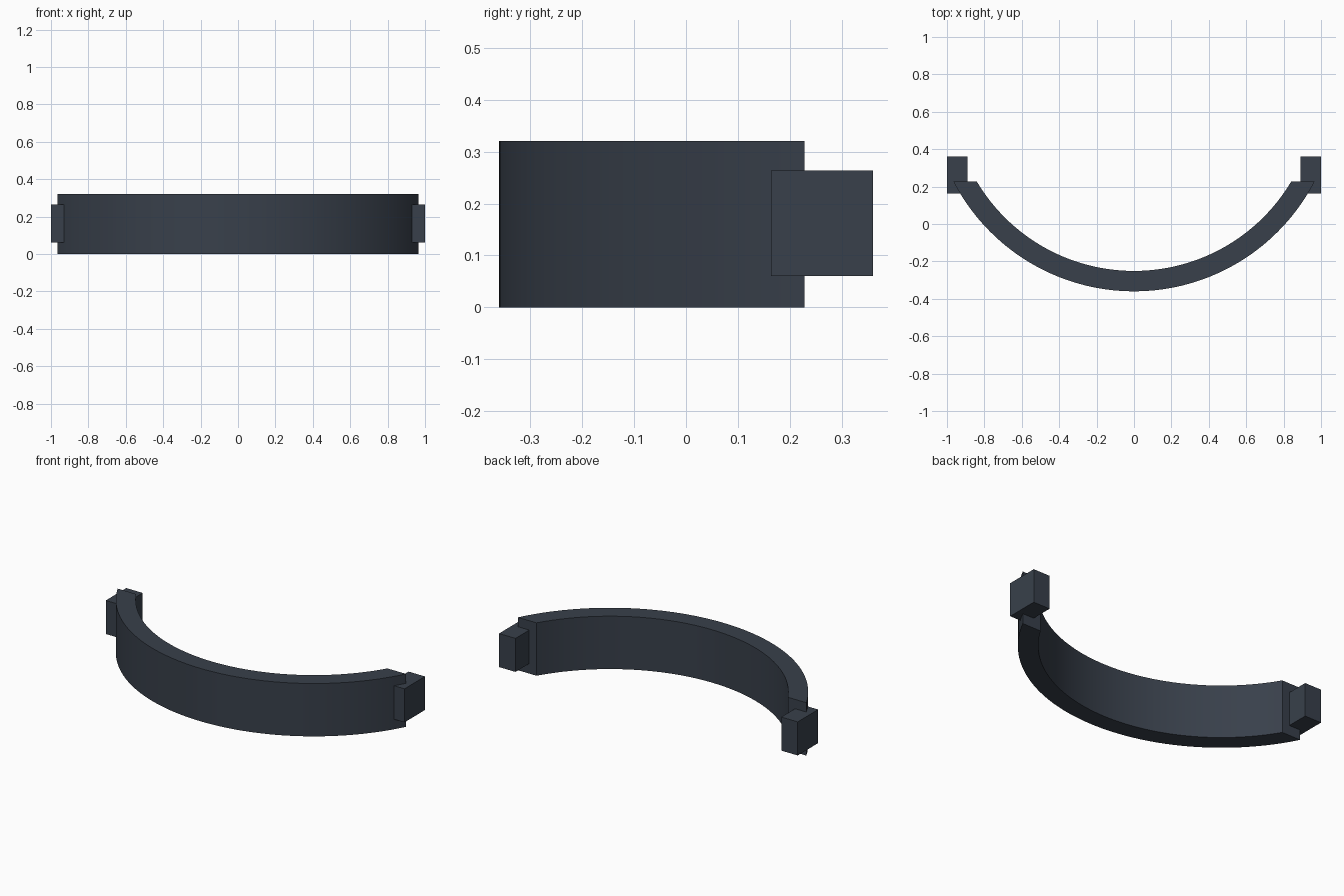
import bpy, bmesh, math

if "Cube" in bpy.data.objects:
    bpy.data.objects.remove(bpy.data.objects["Cube"])

HEIGHT = 0.32
CENTRE_Y = 0.727          # centre of the arc
R_OUT, R_IN = 1.087, 0.978
END_Y = 0.228             # flat ends of the band
SEGMENTS = 64

slate = bpy.data.materials.new("dark slate")
slate.diffuse_color = (0.040, 0.051, 0.070, 1)
slate.use_nodes = True
slate.node_tree.nodes["Principled BSDF"].inputs["Base Color"].default_value = slate.diffuse_color


def make_object(name, bm):
    bmesh.ops.recalc_face_normals(bm, faces=bm.faces)
    mesh = bpy.data.meshes.new(name)
    bm.to_mesh(mesh)
    bm.free()
    mesh.materials.append(slate)
    obj = bpy.data.objects.new(name, mesh)
    bpy.context.collection.objects.link(obj)
    return obj


def arc(radius):
    half = math.acos((CENTRE_Y - END_Y) / radius)
    angles = [half * (2 * i / SEGMENTS - 1) for i in range(SEGMENTS + 1)]
    return [(radius * math.sin(a), CENTRE_Y - radius * math.cos(a)) for a in angles]


# Curved band: a grid of cross-sections swept along the arc
bm = bmesh.new()
rings = []
for (xo, yo), (xi, yi) in zip(arc(R_OUT), arc(R_IN)):
    section = [(xo, yo, 0), (xo, yo, HEIGHT), (xi, yi, HEIGHT), (xi, yi, 0)]
    rings.append([bm.verts.new(p) for p in section])
for a, b in zip(rings, rings[1:]):
    for k in range(4):
        n = (k + 1) % 4
        bm.faces.new((a[k], a[n], b[n], b[k]))
bm.faces.new(rings[0])
bm.faces.new(rings[-1])
band = make_object("curved_band", bm)
bpy.context.view_layer.objects.active = band
band.select_set(True)
bpy.ops.object.shade_smooth_by_angle(angle=math.radians(25))

# End blocks, one on each tip of the band
for side, name in ((-1, "left_end_block"), (1, "right_end_block")):
    bm = bmesh.new()
    bmesh.ops.create_cube(bm, size=1)
    for v in bm.verts:
        v.co = (side * 0.945 + v.co.x * 0.11,
                0.262 + v.co.y * 0.196,
                0.162 + v.co.z * 0.203)
    make_object(name, bm)
